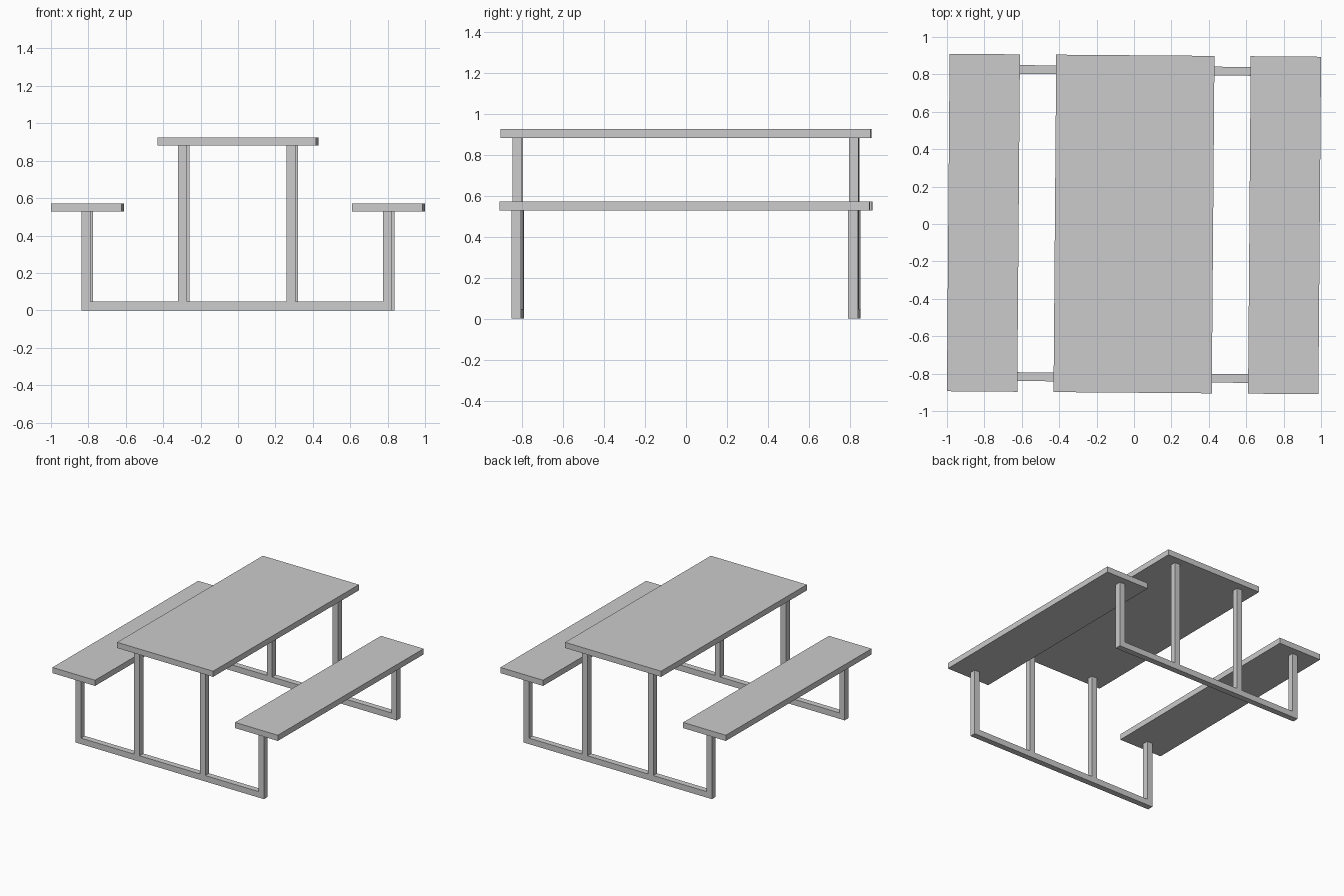
import bpy
import bmesh
from mathutils import Matrix, Vector

cube = bpy.data.objects.get("Cube")
if cube:
    bpy.data.objects.remove(cube, do_unlink=True)

# Single plain grey finish
grey = bpy.data.materials.new("light_grey")
grey.use_nodes = True
colour = (0.6, 0.6, 0.6, 1.0)
grey.diffuse_color = colour
grey.node_tree.nodes["Principled BSDF"].inputs["Base Color"].default_value = colour

# The whole table is turned very slightly about the vertical axis
TURN = Matrix.Rotation(-0.008, 4, "Z")

TUBE = 0.047        # square tube width
LENGTH = 1.804      # length of the boards
SEAT_Z, TABLE_Z = 0.527, 0.88
BOARD = 0.045       # board thickness
FRAME_Y = 0.821
SEAT_POST_X, TABLE_POST_X = 0.806, 0.29


def box(name, centre, size):
    """Add a flat-faced box with its own mesh."""
    mesh = bpy.data.meshes.new(name)
    bm = bmesh.new()
    bmesh.ops.create_cube(bm, size=1)
    bmesh.ops.scale(bm, vec=Vector(size), verts=bm.verts)
    bm.to_mesh(mesh)
    bm.free()
    mesh.materials.append(grey)
    obj = bpy.data.objects.new(name, mesh)
    obj.matrix_world = TURN @ Matrix.Translation(centre)
    bpy.context.collection.objects.link(obj)
    return obj


def post(name, x, y, bottom, top):
    box(name, (x, y, (bottom + top) / 2), (TUBE, TUBE, top - bottom))


# Table top
box("table_top", (0, 0, TABLE_Z + BOARD / 2), (0.846, LENGTH, BOARD))

# Bench seats
for side, sx in (("left", 1), ("right", -1)):
    box(f"bench_seat_{side}", (sx * 0.805, 0, SEAT_Z + BOARD / 2),
        (0.376, LENGTH, BOARD))

# End frames: floor beam, two seat posts and two table posts each
for end, sy in (("front", -1), ("back", 1)):
    y = sy * FRAME_Y
    box(f"floor_beam_{end}", (0, y, TUBE / 2),
        (2 * SEAT_POST_X - TUBE, TUBE, TUBE))
    for side, sx in (("left", 1), ("right", -1)):
        post(f"seat_post_{end}_{side}", sx * SEAT_POST_X, y, 0, SEAT_Z)
        post(f"table_post_{end}_{side}", sx * TABLE_POST_X, y, TUBE, TABLE_Z)
